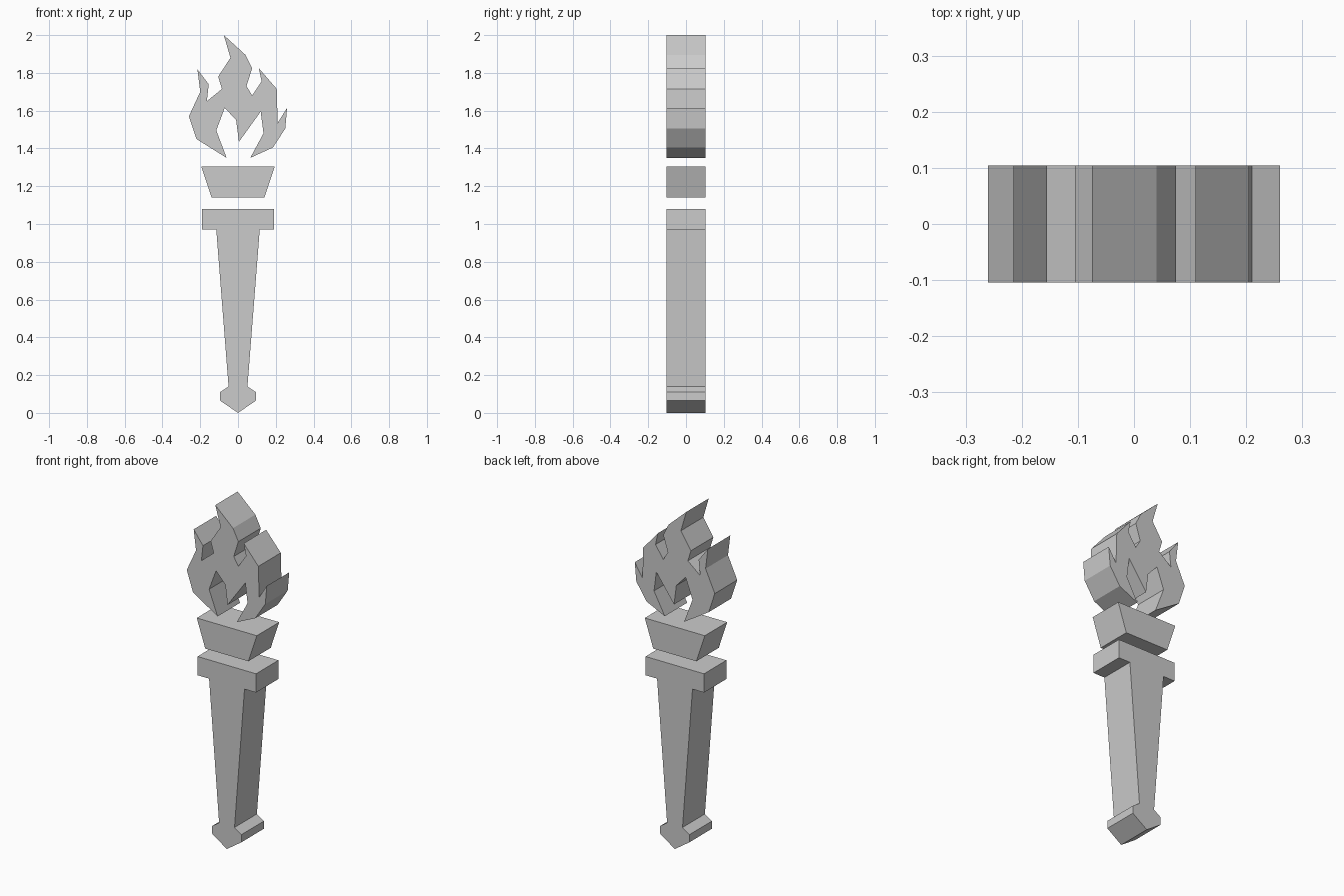
import bpy
import bmesh

cube = bpy.data.objects.get("Cube")
if cube:
    bpy.data.objects.remove(cube, do_unlink=True)

DEPTH = 0.208

grey = bpy.data.materials.new("plain grey")
grey.use_nodes = True
colour = (0.6, 0.6, 0.6, 1)
grey.diffuse_color = colour
grey.node_tree.nodes["Principled BSDF"].inputs["Base Color"].default_value = colour


def slab(name, outline):
    """Extrude an (x, z) outline through the depth, centred on y = 0."""
    bm = bmesh.new()
    face = bm.faces.new([bm.verts.new((x, -DEPTH / 2, z)) for x, z in outline])
    back = bmesh.ops.extrude_face_region(bm, geom=[face])["geom"]
    bmesh.ops.translate(bm, vec=(0, DEPTH, 0),
                        verts=[v for v in back if isinstance(v, bmesh.types.BMVert)])
    bmesh.ops.recalc_face_normals(bm, faces=bm.faces)
    mesh = bpy.data.meshes.new(name)
    bm.to_mesh(mesh)
    bm.free()
    mesh.materials.append(grey)
    obj = bpy.data.objects.new(name, mesh)
    bpy.context.collection.objects.link(obj)
    return obj


def mirrored(half):
    """Complete a right-hand outline with its reflection in x = 0."""
    return half + [(-x, z) for x, z in reversed(half) if x > 0]


# Tapered handle with pointed foot and square collar
slab("handle", mirrored([
    (0, 0), (0.095, 0.065), (0.095, 0.11), (0.05, 0.14),
    (0.115, 0.97), (0.19, 0.97), (0.19, 1.08)]))

# Flared bowl floating above the collar
slab("bowl", mirrored([(0.14, 1.14), (0.195, 1.305)]))

# Flame: left tongue, tall centre tongue, right tongue, then the hollow below
left_tongue = [(-0.06, 1.35), (-0.22, 1.45), (-0.26, 1.57), (-0.2, 1.7),
               (-0.215, 1.82), (-0.155, 1.74), (-0.165, 1.65), (-0.085, 1.715)]
centre_tongue = [(-0.105, 1.78), (-0.04, 1.88), (-0.075, 2), (0.04, 1.895),
                 (0.075, 1.825), (0.045, 1.73), (0.075, 1.68)]
right_tongue = [(0.125, 1.755), (0.11, 1.825), (0.205, 1.715), (0.21, 1.535),
                (0.26, 1.615), (0.25, 1.505), (0.185, 1.405), (0.065, 1.35)]
hollow = [(0.135, 1.48), (0.12, 1.595), (0.005, 1.435),
          (-0.01, 1.55), (-0.07, 1.615), (-0.115, 1.495)]
slab("flame", left_tongue + centre_tongue + right_tongue + hollow)
